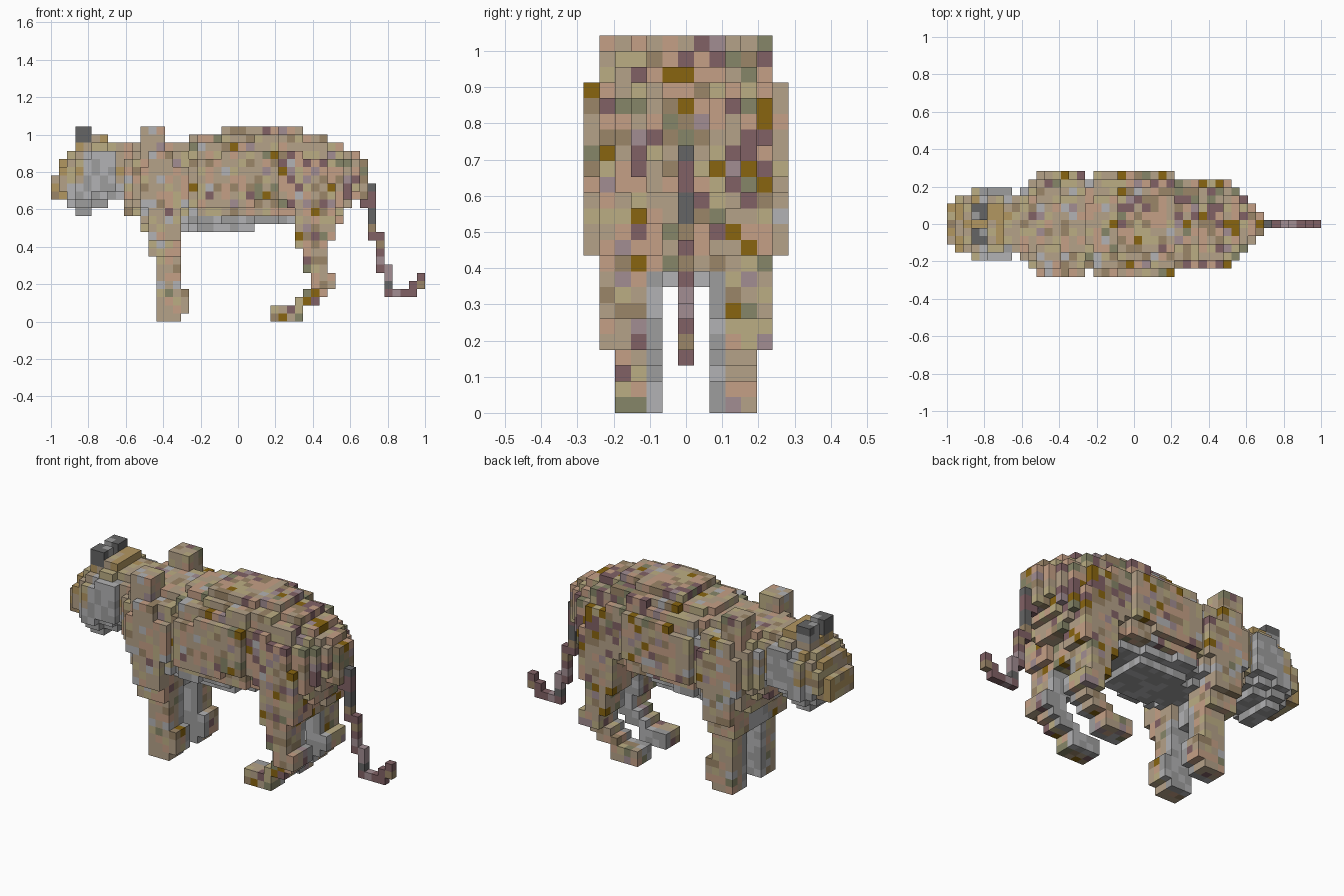
import bpy
import bmesh
import random

random.seed(7)
cube = bpy.data.objects.get("Cube")
if cube:
    bpy.data.objects.remove(cube, do_unlink=True)

CELL = 2 / 46  # edge length of one block

# Materials
PALETTE = {
    "tan": (.46, .36, .25), "peach": (.56, .35, .24), "brown": (.33, .24, .14),
    "straw": (.5, .42, .23), "plum": (.22, .12, .13), "ochre": (.25, .13, .005),
    "gold": (.45, .31, .12), "moss": (.24, .24, .14), "mauve": (.36, .27, .29),
    "light_grey": (.45, .45, .46), "mid_grey": (.34, .34, .34), "dark_grey": (.13, .13, .13),
}
NAMES = list(PALETTE)


def make_material(name, rgb):
    mat = bpy.data.materials.new(name)
    mat.use_nodes = True
    mat.diffuse_color = (*rgb, 1)
    shader = mat.node_tree.nodes["Principled BSDF"]
    shader.inputs["Base Color"].default_value = (*rgb, 1)
    shader.inputs["Roughness"].default_value = .9
    return mat


MATERIALS = [make_material(name, rgb) for name, rgb in PALETTE.items()]

# Weighted fur mixes
MIXES = {
    "fore": "tan tan tan tan peach peach brown straw straw light_grey",
    "rear": "tan tan tan tan peach peach peach peach brown brown straw straw plum plum ochre mauve moss",
    "face": "gold gold brown tan straw tan",
    "pale": "light_grey light_grey mid_grey mid_grey mid_grey",
    "ear": "dark_grey dark_grey mid_grey",
    "tail": "plum plum plum mauve brown dark_grey",
}
MIXES = {key: text.split() for key, text in MIXES.items()}


def box(i0, i1, k0, k1, j0, j1):
    """Blocks filling an inclusive range along length, height and width."""
    return {(i, j, k) for i in range(i0, i1 + 1)
            for j in range(j0, j1 + 1) for k in range(k0, k1 + 1)}


def loft(runs, start):
    """Rounded sections; each run is (length, bottom, top, half width)."""
    cells, i = set(), start
    for length, low, high, half in runs:
        mid, rise, wide = (low + high) / 2, (high - low) / 2, half + .5
        for _ in range(length):
            for j in range(-half, half + 1):
                for k in range(low, high):
                    dz = abs(k + .5 - mid) / rise
                    if (abs(j) / wide) ** 2.6 + dz ** 2.6 <= 1:
                        cells.add((i, j, k))
            i += 1
    return cells


def union(boxes, side=1):
    cells = set().union(*(box(*b) for b in boxes))
    return {(i, j * side, k) for i, j, k in cells}


# Head and trunk sections, nose to rump
HEAD = [(1, 15, 18, 2), (1, 15, 20, 3), (1, 14, 21, 3), (2, 13, 22, 4),
        (2, 14, 23, 4), (1, 15, 22, 4), (1, 15, 22, 3)]
TRUNK = [(1, 13, 22, 4), (1, 13, 22, 5), (1, 11, 22, 6), (5, 11, 22, 6),
         (1, 11, 23, 5), (3, 11, 23, 6), (4, 11, 24, 6), (3, 12, 24, 6),
         (3, 12, 24, 5), (3, 11, 23, 5), (2, 12, 22, 4), (1, 14, 21, 3),
         (1, 15, 21, 2), (1, 15, 20, 1)]

# Limb blocks for one side
EAR = [(3, 4, 21, 23, 1, 2)]
SHOULDER = [(11, 13, 21, 23, 3, 5), (11, 15, 19, 20, 3, 5), (12, 14, 17, 20, 5, 6),
            (12, 15, 10, 16, 3, 6)]
FRONT_LEG = [(13, 15, 0, 0, 2, 4), (13, 16, 1, 3, 2, 4), (13, 15, 4, 9, 2, 4),
             (12, 15, 8, 12, 2, 5)]
HIND_LEG = [(27, 30, 0, 1, 2, 4), (30, 32, 2, 2, 2, 4),
            (31, 33, 3, 3, 2, 4), (32, 34, 4, 5, 2, 5), (31, 33, 6, 8, 2, 5),
            (30, 33, 9, 10, 2, 5), (30, 34, 10, 13, 2, 5), (29, 34, 14, 16, 2, 5)]
TAIL = [(38, 38, 14, 18, 0, 0), (39, 39, 10, 16, 0, 0), (40, 40, 6, 10, 0, 0),
        (41, 41, 3, 6, 0, 0), (42, 44, 3, 3, 0, 0), (44, 45, 4, 4, 0, 0),
        (45, 45, 5, 5, 0, 0)]

parts = {
    "head": loft(HEAD, 0),
    "trunk": loft(TRUNK, 9),
    "chest": box(12, 14, 8, 12, -1, 1),
    "pelvis": box(31, 33, 9, 12, -1, 1),
    "tail": union(TAIL),
}
for label, side in (("near", -1), ("far", 1)):
    parts["ear_" + label] = union(EAR, side)
    parts["shoulder_" + label] = union(SHOULDER, side)
    parts["front_leg_" + label] = union(FRONT_LEG, side)
    parts["hind_leg_" + label] = union(HIND_LEG, side)


def mix_for(part, i, j, k):
    """Choose the fur mix from the part and the block position."""
    if part.startswith("ear"):
        return "ear"
    if part in ("tail", "chest"):
        return "tail" if part == "tail" else "pale"
    if part == "head":
        cheek = 3 < i < 8 and abs(j) > 2 and k < 21
        return "pale" if cheek or (i > 1 and k < 17) else "face"
    if "leg" in part and abs(j) == 2 and k < 9:
        return "pale"
    if part == "trunk" and 14 < i < 30 and k < 13:
        return "pale"
    return "rear" if random.random() < (i - 8) / 24 else "fore"


# Corner offsets of the block face pointing along each axis direction
def face_corners(axis, positive):
    u, v = (axis + 1) % 3, (axis + 2) % 3
    corners = []
    for a, b in ((0, 0), (1, 0), (1, 1), (0, 1)):
        corner = [0, 0, 0]
        corner[axis], corner[u], corner[v] = int(positive), a, b
        corners.append(corner)
    return corners if positive else corners[::-1]


FACES = []
for axis in range(3):
    for positive in (False, True):
        step = [0, 0, 0]
        step[axis] = 1 if positive else -1
        FACES.append((step, face_corners(axis, positive)))


def build(part, cells, solid):
    """Make a mesh of the outward block faces, one colour per block."""
    bm = bmesh.new()
    points = {}
    for cell in sorted(cells):
        colour = NAMES.index(random.choice(MIXES[mix_for(part, *cell)]))
        for step, corners in FACES:
            if tuple(c + d for c, d in zip(cell, step)) in solid:
                continue
            loop = []
            for corner in corners:
                key = tuple(c + d for c, d in zip(cell, corner))
                if key not in points:
                    i, j, k = key
                    points[key] = bm.verts.new((i * CELL - 1, (j - .5) * CELL, k * CELL))
                loop.append(points[key])
            bm.faces.new(loop).material_index = colour
    mesh = bpy.data.meshes.new(part)
    bm.to_mesh(mesh)
    bm.free()
    for mat in MATERIALS:
        mesh.materials.append(mat)
    bpy.context.collection.objects.link(bpy.data.objects.new(part, mesh))


# Each block belongs to one part only; hidden faces are left out
solid = set().union(*parts.values())
claimed = set()
for part, cells in parts.items():
    build(part, cells - claimed, solid)
    claimed |= cells
